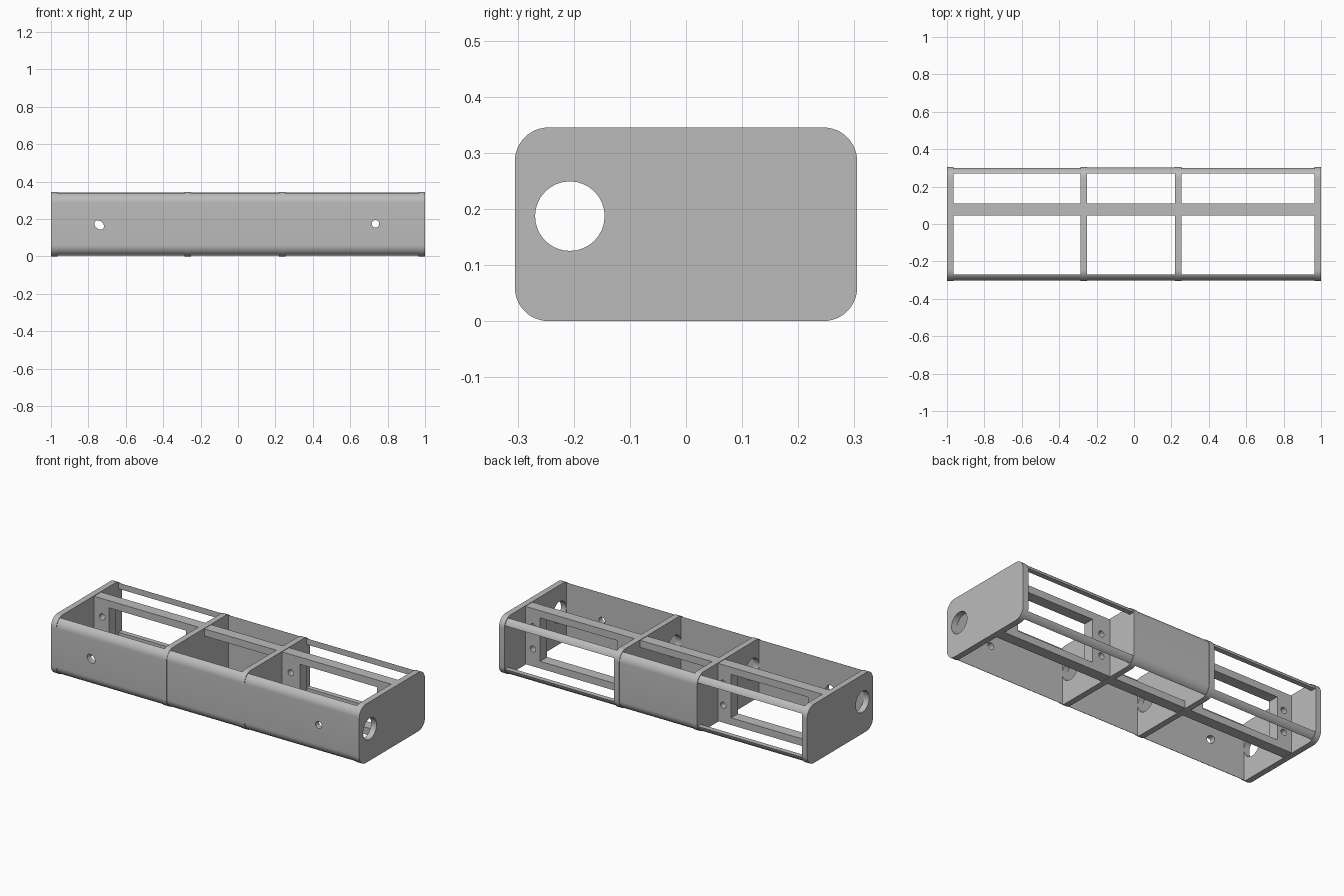
import bpy, bmesh, math
from mathutils import Matrix, Vector

if "Cube" in bpy.data.objects:
    bpy.data.objects.remove(bpy.data.objects["Cube"])

H, HY, R = 0.345, 0.305, 0.06      # body height, half depth, corner radius

grey = bpy.data.materials.new("plain grey")
grey.diffuse_color = (0.5, 0.5, 0.5, 1)
grey.use_nodes = True
grey.node_tree.nodes["Principled BSDF"].inputs["Base Color"].default_value = grey.diffuse_color


def finish(bm, name, smooth=True):
    bmesh.ops.recalc_face_normals(bm, faces=bm.faces)
    me = bpy.data.meshes.new(name)
    bm.to_mesh(me)
    bm.free()
    ob = bpy.data.objects.new(name, me)
    bpy.context.collection.objects.link(ob)
    me.materials.append(grey)
    return ob


def body_slice(name, x0, x1, inset=0.0, clips=()):
    """Rounded rectangle swept along x, trimmed by (point, outward normal) planes."""
    bm = bmesh.new()
    r = R - inset
    pts = []
    for k, (sy, sz) in enumerate([(1, 1), (-1, 1), (-1, 0), (1, 0)]):
        cy, cz = sy * (HY - R), (H - R if sz else R)
        for i in range(13):
            a = math.pi / 2 * (k + i / 12)
            pts.append((x0, cy + r * math.cos(a), cz + r * math.sin(a)))
    face = bm.faces.new([bm.verts.new(p) for p in pts])
    ext = bmesh.ops.extrude_face_region(bm, geom=[face])
    bmesh.ops.translate(bm, vec=(x1 - x0, 0, 0),
                        verts=[v for v in ext["geom"] if isinstance(v, bmesh.types.BMVert)])
    for co, no in clips:
        geom = bm.verts[:] + bm.edges[:] + bm.faces[:]
        cut = bmesh.ops.bisect_plane(bm, geom=geom, plane_co=co, plane_no=no, clear_outer=True)
        edges = [e for e in cut["geom_cut"] if isinstance(e, bmesh.types.BMEdge)]
        bmesh.ops.contextual_create(bm, geom=edges)
    return finish(bm, name)


def box(name, lo, hi):
    bm = bmesh.new()
    bmesh.ops.create_cube(bm, size=1)
    lo, hi = Vector(lo), Vector(hi)
    for v in bm.verts:
        v.co = (lo + hi) / 2 + v.co * (hi - lo)
    return finish(bm, name)


def rod(name, centre, r, length, axis, stretch=1, tilt=0):
    bm = bmesh.new()
    bmesh.ops.create_cone(bm, cap_ends=True, segments=32, radius1=r, radius2=r, depth=length)
    turn = Matrix.Rotation(math.pi / 2, 4, 'Y' if axis == 'X' else 'X')
    m = Matrix.Translation(centre) @ Matrix.Rotation(tilt, 4, 'Y') @ turn @ Matrix.Diagonal((stretch, 1, 1, 1))
    bmesh.ops.transform(bm, matrix=m, verts=bm.verts)
    return finish(bm, name)


def cut(ob, cutters):
    for c in cutters:
        mod = ob.modifiers.new("cut", 'BOOLEAN')
        mod.operation, mod.solver, mod.object = 'DIFFERENCE', 'EXACT', c
        bpy.context.view_layer.objects.active = ob
        bpy.ops.object.modifier_apply(modifier=mod.name)
    for c in cutters:
        bpy.data.objects.remove(c)


# Four cross plates with the cable hole
for name, x0, x1 in [("left_end_plate", -1, -0.965), ("left_divider", -0.285, -0.25),
                     ("right_divider", 0.22, 0.255), ("right_end_plate", 0.965, 1)]:
    plate = body_slice(name, x0, x1)
    cut(plate, [rod("cable_hole", ((x0 + x1) / 2, -0.207, 0.187), 0.062, 0.2, 'X')])

# Front wall with a slot and a round hole
wall = body_slice("front_wall", -0.995, 0.995, 0.003, [((0, -0.27, 0), (0, 1, 0))])
cut(wall, [rod("slot", (-0.742, -0.29, 0.168), 0.021, 0.2, 'Y', 1.35, math.radians(40)),
           rod("round_hole", (0.735, -0.29, 0.174), 0.02, 0.2, 'Y')])

# Back rails and the closed centre panel
back = ((0, 0.27, 0), (0, -1, 0))
body_slice("back_top_rail", -0.99, 0.99, 0.004, [back, ((0, 0, 0.30), (0, 0, -1))])
body_slice("back_bottom_rail", -0.99, 0.99, 0.004, [back, ((0, 0, 0.045), (0, 0, 1))])
body_slice("back_panel", -0.27, 0.24, 0.003, [back])

# Inner frame with three windows and screw holes in the posts
frame = box("inner_frame", (-0.99, 0.045, 0.003), (0.99, 0.11, 0.342))
cutters = [box("window", (a, 0, 0.045), (b, 0.2, 0.30))
           for a, b in [(-0.87, -0.37), (-0.25, 0.22), (0.37, 0.87)]]
cutters += [rod("screw_hole", (x, 0.08, z), 0.018, 0.2, 'Y')
            for x in (-0.913, -0.318, 0.311, 0.916) for z in (0.105, 0.235)]
cut(frame, cutters)

# Smooth rounded faces, keep hard edges
for ob in bpy.context.scene.objects:
    ob.select_set(True)
    bpy.context.view_layer.objects.active = ob
bpy.ops.object.shade_smooth_by_angle(angle=math.radians(30))
